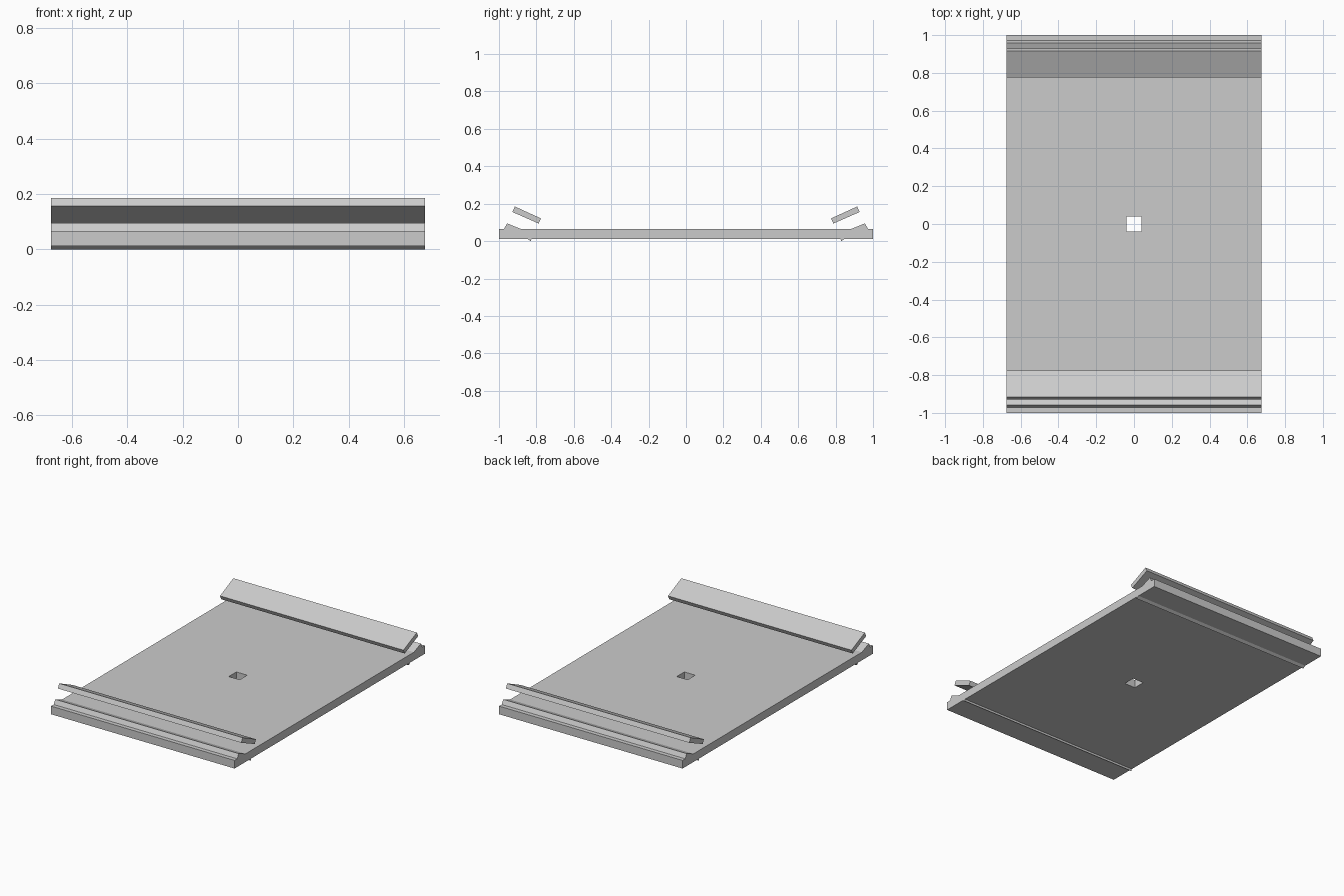
import bpy
import bmesh

HALF_WIDTH = 0.675

cube = bpy.data.objects.get("Cube")
if cube:
    bpy.data.objects.remove(cube, do_unlink=True)

grey = bpy.data.materials.new("plain grey")
grey.use_nodes = True
grey.diffuse_color = (0.6, 0.6, 0.6, 1)
grey.node_tree.nodes["Principled BSDF"].inputs["Base Color"].default_value = grey.diffuse_color


def extrude_profile(name, profile, half_width=HALF_WIDTH):
    """Sweep a (y, z) outline along x, centred on x = 0."""
    bm = bmesh.new()
    face = bm.faces.new([bm.verts.new((-half_width, y, z)) for y, z in profile])
    swept = bmesh.ops.extrude_face_region(bm, geom=[face])
    moved = [v for v in swept["geom"] if isinstance(v, bmesh.types.BMVert)]
    bmesh.ops.translate(bm, verts=moved, vec=(2 * half_width, 0, 0))
    bmesh.ops.recalc_face_normals(bm, faces=bm.faces)
    mesh = bpy.data.meshes.new(name)
    bm.to_mesh(mesh)
    bm.free()
    mesh.materials.append(grey)
    obj = bpy.data.objects.new(name, mesh)
    bpy.context.collection.objects.link(obj)
    return obj


def mirrored(points):
    return [(-y, z) for y, z in reversed(points)]


# Base slab: front half outline with a top ridge and a small rib underneath
top, bottom = 0.066, 0.012
front_half = [(-0.826, bottom), (-0.83, 0), (-0.848, bottom), (-1, bottom),
              (-1, top), (-0.972, top), (-0.957, 0.095), (-0.885, top)]
base = extrude_profile("base_slab", front_half + mirrored(front_half))

# Square hole through the middle
hole = 0.04
cutter = extrude_profile("hole_cutter", [(-hole, -1), (hole, -1), (hole, 1), (-hole, 1)], hole)
cutter.hide_render = True
cutter.hide_viewport = True
cutter.display_type = 'WIRE'
cut = base.modifiers.new("centre hole", 'BOOLEAN')
cut.operation = 'DIFFERENCE'
cut.solver = 'EXACT'
cut.object = cutter

# Tilted plates above both ends, sloping down towards the middle
plate = [(-0.915, 0.185), (-0.929, 0.156), (-0.788, 0.094), (-0.775, 0.121)]
extrude_profile("front_plate", plate)
extrude_profile("back_plate", mirrored(plate))
